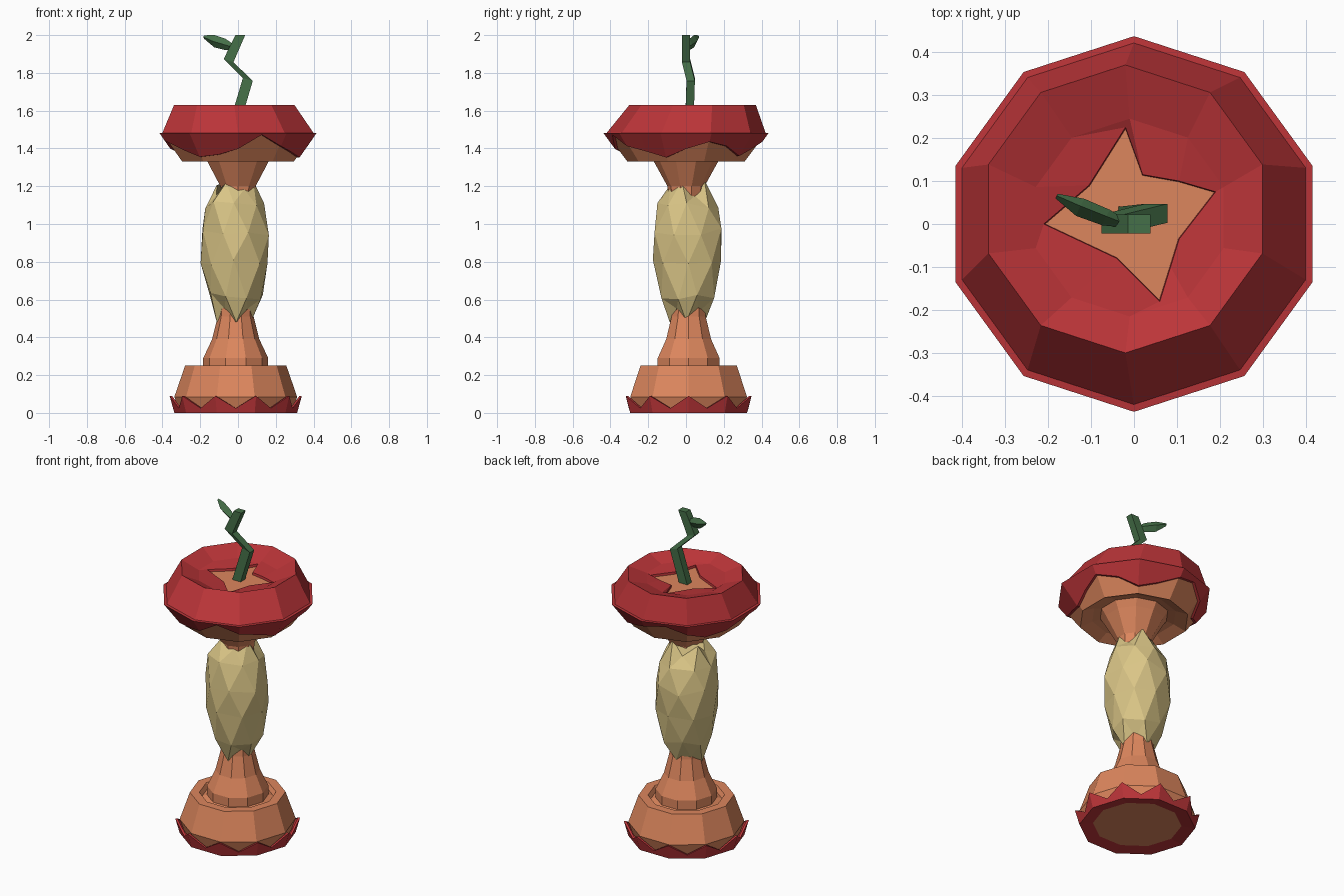
import bpy, bmesh, math, random
from mathutils import Vector

if "Cube" in bpy.data.objects:
    bpy.data.objects.remove(bpy.data.objects["Cube"])

random.seed(4)

def material(name, col):
    m = bpy.data.materials.new(name)
    m.diffuse_color = (*col, 1)
    m.use_nodes = True
    m.node_tree.nodes["Principled BSDF"].inputs["Base Color"].default_value = m.diffuse_color
    return m

RED = material("skin_red", (0.50, 0.035, 0.04))
ORANGE = material("wood_orange", (0.72, 0.24, 0.11))
CREAM = material("core_cream", (0.70, 0.56, 0.24))
GREEN = material("stem_green", (0.06, 0.16, 0.065))

def ring(r, z, c=(0, 0), n=10, phase=0.0):
    """Polygon ring; phase in degrees."""
    return [Vector((c[0] + r * math.cos(math.radians(phase) + 2 * math.pi * i / n),
                    c[1] + r * math.sin(math.radians(phase) + 2 * math.pi * i / n), z))
            for i in range(n)]

def loft(name, rings, mat, cap0=False, cap1=False, twist=False, flip=False):
    """Join rings; twist makes triangles between half-rotated rows."""
    bm = bmesh.new()
    vs = [[bm.verts.new(p) for p in r] for r in rings]
    for k, (a, b) in enumerate(zip(vs, vs[1:])):
        n = len(a)
        for i in range(n):
            j = (i + 1) % n
            if not twist:
                bm.faces.new((a[i], a[j], b[j], b[i]))
            elif k % 2 == 0:
                bm.faces.new((a[i], a[j], b[i]))
                bm.faces.new((a[j], b[j], b[i]))
            else:
                bm.faces.new((a[i], a[j], b[j]))
                bm.faces.new((a[i], b[j], b[i]))
    if cap0:
        bm.faces.new(vs[0][::-1])
    if cap1:
        bm.faces.new(vs[-1])
    if flip:
        bmesh.ops.reverse_faces(bm, faces=bm.faces)
    me = bpy.data.meshes.new(name)
    bm.to_mesh(me)
    bm.free()
    me.materials.append(mat)
    ob = bpy.data.objects.new(name, me)
    bpy.context.collection.objects.link(ob)
    return ob

def with_mids(r, z_corner, z_mid, r_mid=None, c=(0, 0), phase=0):
    """Twenty-point ring: decagon corners plus edge midpoints."""
    a = ring(r, z_corner, c, 10, phase)
    b = ring((r_mid or r) * math.cos(math.radians(18)), z_mid, c, 10, phase + 18)
    return [p for pair in zip(a, b) for p in pair]

C = (-0.012, 0.014)

# Base: orange stepped foot rising into the lower neck
foot = [(.30, .012), (.325, .085), (.268, .25), (.215, .25), (.20, .225), (.172, .235),
        (.172, .29), (.125, .39), (.095, .51), (.085, .62)]
loft("base_foot", [ring(r, z, C) for r, z in foot], ORANGE, True, True)

# Base: red skin cup with ten teeth
loft("base_skin", [with_mids(.23, .015, .015, c=C), with_mids(.325, 0, 0, c=C),
                   with_mids(.35, .09, .025, .333, c=C), with_mids(.337, .09, .025, .32, c=C)],
     RED, True)

# Faceted core body, with uneven ends
rows = [(.09, .51), (.15, .62), (.18, .80), (.183, .96), (.162, 1.10), (.10, 1.19)]
body = []
for k, (r, z) in enumerate(rows):
    rg = ring(r, z, (-.015, .01), 8, 22.5 * (k % 2))
    for i, p in enumerate(rg):
        p.x += random.uniform(-.01, .01)
        p.y += random.uniform(-.01, .01)
        p.z += random.uniform(-.02, .02)
        if k in (0, 5):
            p.z += .028 if i % 2 else -.022
    body.append(rg)
loft("core_body", body, CREAM, True, True, twist=True)

# Cap: upper neck and orange underside
under = [(.085, 1.08), (.098, 1.20), (.17, 1.33), (.195, 1.37), (.24, 1.36),
         (.31, 1.33), (.418, 1.475)]
loft("cap_underside", [ring(r, z, (0, 0), 10, 18) for r, z in under], ORANGE, True)

# Cap: red skin with ragged lower edge (depth every 18 degrees from 18)
tear = [.3, .45, .8, .6, .3, .15, .5, .8, .55, .4, .25, .6, .83, .75, .55, .05, .45, .65, .85, .55]

def torn(r0, r1):
    out = []
    for i, t in enumerate(tear):
        a = math.radians(18 + 18 * i)
        r = (r0 + (r1 - r0) * t) * (math.cos(math.radians(18)) if i % 2 else 1)
        out.append(Vector((r * math.cos(a), r * math.sin(a), 1.48 - .15 * t)))
    return out

loft("cap_skin_edge", [torn(.421, .312), torn(.437, .326), with_mids(.437, 1.481, 1.481, phase=18),
                       with_mids(.415, 1.483, 1.483, phase=18)], RED)

# Cap: red upper bevel and shallow dish ending at a star-shaped opening
star = [(.19, .075), (.105, .10), (.02, .115), (-.02, .225), (-.105, .09),
        (-.21, 0), (-.04, -.08), (.06, -.18), (.085, -.10), (.105, -.035)]
T = (-.02, .035)
hole = [Vector((x, y, 1.577)) for x, y in star]
lip = [p * .98 - Vector((0, 0, -.0115)) for p in hole]
for p in lip:
    p.z = 1.56
dish = ring(.23, 1.59, (-.01, .015), 10, 18)
loft("cap_skin_top", [ring(.422, 1.48, (0, 0), 10, 18), ring(.335, 1.63, T, 10, 18),
                      dish, hole, lip], RED)
loft("cap_inner_disc", [ring(.26, 1.54, (0, 0), 10, 18), ring(.235, 1.563, (0, 0), 10, 18)],
     ORANGE, True, True)

# Stem: square tube along a bent path
path = [(-.012, .018, 1.55), (.052, .025, 1.765), (-.05, 0, 1.865), (.012, 0, 1.99)]
stem = []
for p in path:
    stem.append([Vector(p) + Vector((.026 * sx, .022 * sy, -.008 * sx))
                 for sx, sy in ((-1, -1), (1, -1), (1, 1), (-1, 1))])
for p in stem[-1]:
    p.z = 2.0
loft("stem", stem, GREEN, True, True)

# Leaf: tapering diamond section along its length
spine = [((-.018, 0, 1.935), .012), ((-.065, .018, 1.95), .03),
         ((-.125, .042, 1.968), .033), ((-.18, .066, 1.99), .009)]
leaf = []
for p, w in spine:
    leaf.append([Vector(p) + Vector(o) for o in
                 ((-.3 * w, -.7 * w, 0), (0, 0, -w), (.3 * w, .5 * w, 0), (0, 0, min(w, 2 - p[2])))])
loft("leaf", leaf, GREEN, True, True, flip=True)

# Consistent outward normals on the closed leaf, stem and body
for name in ("leaf", "stem", "core_body"):
    me = bpy.data.objects[name].data
    bm = bmesh.new()
    bm.from_mesh(me)
    bmesh.ops.recalc_face_normals(bm, faces=bm.faces)
    bm.to_mesh(me)
    bm.free()
